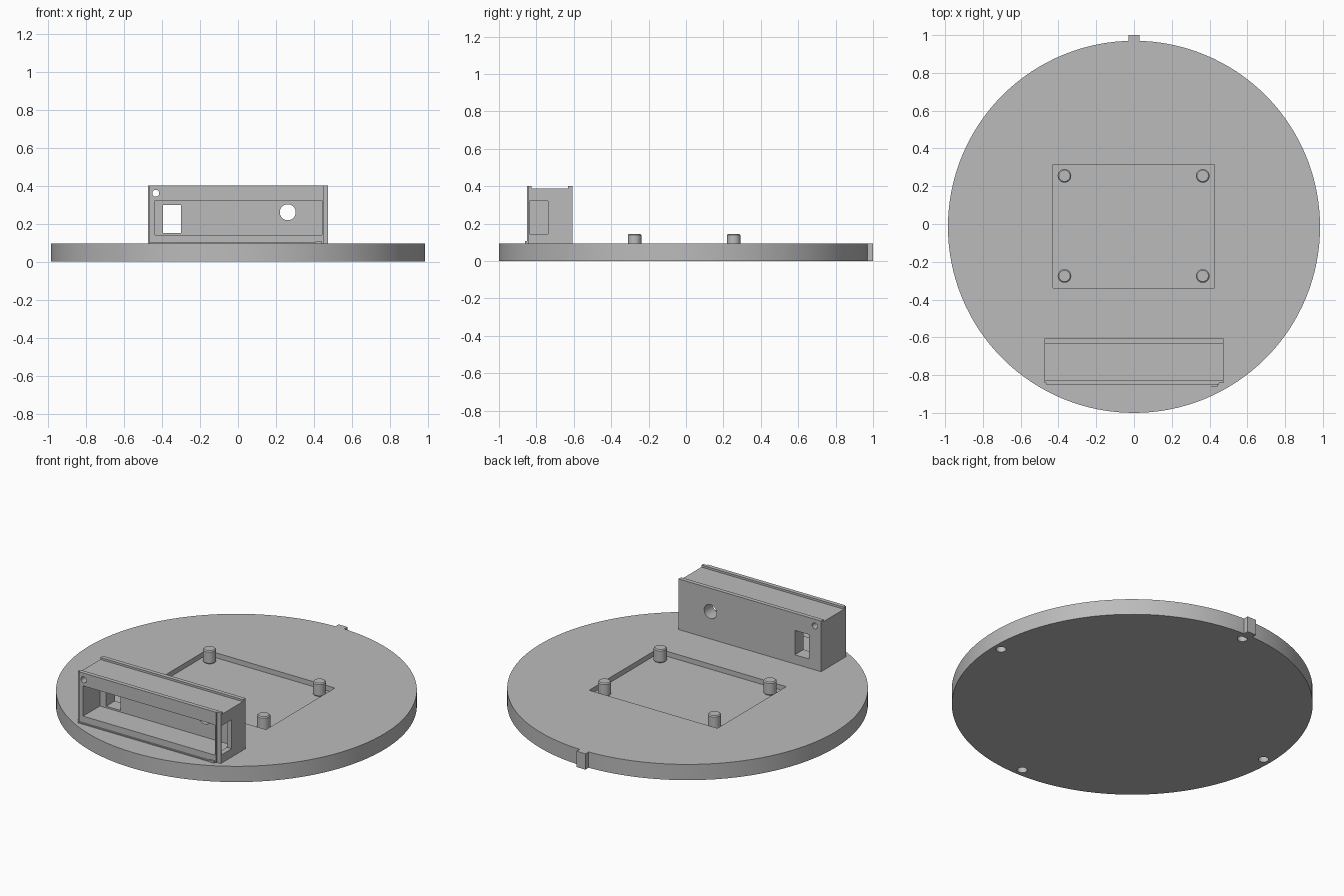
import bpy
from math import radians

cube = bpy.data.objects.get("Cube")
if cube:
    bpy.data.objects.remove(cube, do_unlink=True)

GREY = (0.5, 0.5, 0.5, 1)
grey = bpy.data.materials.new("plain grey")
grey.use_nodes = True
grey.diffuse_color = GREY
grey.node_tree.nodes["Principled BSDF"].inputs["Base Color"].default_value = GREY


def finish(name):
    obj = bpy.context.object
    obj.name = name
    obj.data.materials.append(grey)
    return obj


def box(name, x, y, z):
    """Box from (low, high) ranges on each axis."""
    bpy.ops.mesh.primitive_cube_add(size=1, location=[sum(r) / 2 for r in (x, y, z)])
    obj = finish(name)
    obj.scale = [r[1] - r[0] for r in (x, y, z)]
    bpy.ops.object.transform_apply(location=True, rotation=False, scale=True)
    return obj


def cylinder(name, radius, depth, location, sides=32, along_y=False):
    bpy.ops.mesh.primitive_cylinder_add(
        vertices=sides, radius=radius, depth=depth, location=location,
        rotation=(radians(90) if along_y else 0, 0, 0))
    return finish(name)


def cut(target, cutters):
    for cutter in cutters:
        mod = target.modifiers.new("cut", "BOOLEAN")
        mod.operation = "DIFFERENCE"
        mod.solver = "EXACT"
        mod.object = cutter
        bpy.ops.object.select_all(action="DESELECT")
        bpy.context.view_layer.objects.active = target
        target.select_set(True)
        bpy.ops.object.modifier_apply(modifier=mod.name)
        bpy.data.objects.remove(cutter, do_unlink=True)


def smooth(obj):
    bpy.ops.object.select_all(action="DESELECT")
    bpy.context.view_layer.objects.active = obj
    obj.select_set(True)
    bpy.ops.object.shade_smooth_by_angle(angle=radians(30))


TOP = 0.095
FLOOR = 0.065
CENTRE_Y = -0.015

# Round base with a shallow pocket and four blind holes underneath
base = cylinder("base_disc", 0.985, TOP, (0, CENTRE_Y, TOP / 2), 128)
cutters = [box("pocket_cutter", (-0.43, 0.425), (-0.34, 0.315), (FLOOR, 0.2))]
for dx, dy in ((1, 0), (-1, 0), (0, 1), (0, -1)):
    cutters.append(cylinder("hole_cutter", 0.028, 0.12,
                            (0.935 * dx, CENTRE_Y + 0.935 * dy, 0)))
cut(base, cutters)
smooth(base)

# Locating key at the back rim
box("rear_key", (-0.03, 0.03), (0.94, 1.0), (0, TOP))

# Four chamfered pegs standing in the pocket
for x in (-0.368, 0.364):
    for y in (-0.275, 0.255):
        peg = cylinder("peg", 0.036, 0.145 - FLOOR, (x, y, (0.145 + FLOOR) / 2))
        bevel = peg.modifiers.new("chamfer", "BEVEL")
        bevel.width = 0.006
        bevel.segments = 1
        bevel.limit_method = "ANGLE"
        smooth(peg)

# Housing: solid block hollowed from the front
housing = box("housing", (-0.475, 0.475), (-0.85, -0.607), (TOP - 0.005, 0.4))
cut(housing, [
    box("top_channel_cutter", (-1, 1), (-0.825, -0.632), (0.388, 0.5)),
    box("left_step_cutter", (0.45, 0.6), (-1, -0.842), (0, 0.5)),
    box("right_step_cutter", (-0.6, -0.465), (-1, -0.842), (0, 0.5)),
    box("cavity_cutter", (-0.437, 0.443), (-1, -0.69), (0.14, 0.322)),
    box("end_window_cutter", (0.4, 0.6), (-0.836, -0.738), (0.145, 0.32)),
    box("back_window_cutter", (-0.395, -0.3), (-0.75, -0.5), (0.15, 0.297)),
    cylinder("back_port_cutter", 0.042, 0.25, (0.262, -0.625, 0.26), along_y=True),
    cylinder("corner_hole_cutter", 0.018, 0.6, (-0.433, -0.73, 0.36), along_y=True),
])
smooth(housing)

# Thin ledge along the foot of the housing, with a small stop at one end
box("foot_ledge", (-0.465, 0.443), (-0.858, -0.84), (TOP - 0.005, 0.101))
box("foot_stop", (0.408, 0.443), (-0.86, -0.835), (TOP - 0.005, 0.106))
